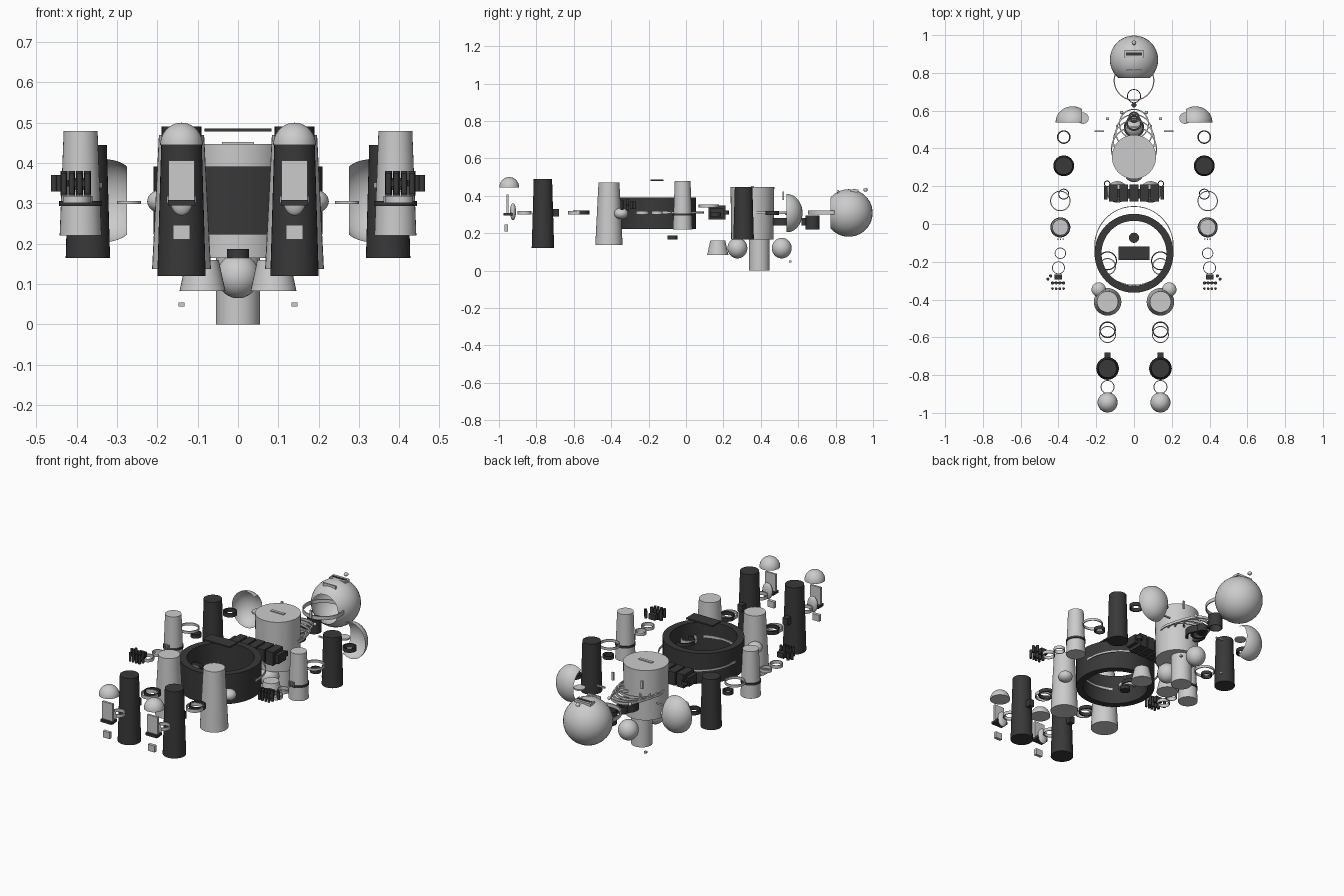
import bpy, bmesh, math
from mathutils import Vector, Matrix

if "Cube" in bpy.data.objects:
    bpy.data.objects.remove(bpy.data.objects["Cube"])

dark = bpy.data.materials.new("dark_panel")
dark.diffuse_color = (0.04, 0.04, 0.04, 1)
dark.use_nodes = True
dark.node_tree.nodes["Principled BSDF"].inputs["Base Color"].default_value = dark.diffuse_color


def finish(name, bm, mat=None, smooth=True):
    bmesh.ops.recalc_face_normals(bm, faces=bm.faces)
    me = bpy.data.meshes.new(name)
    bm.to_mesh(me)
    bm.free()
    ob = bpy.data.objects.new(name, me)
    bpy.context.collection.objects.link(ob)
    if mat:
        me.materials.append(mat)
    if smooth:
        bpy.ops.object.select_all(action='DESELECT')
        bpy.context.view_layer.objects.active = ob
        ob.select_set(True)
        bpy.ops.object.shade_smooth_by_angle(angle=math.radians(35))
    return ob


def cone(name, x, y, z0, z1, r0, r1=None, mat=None, n=32):
    """Upright capped cylinder or cone."""
    bm = bmesh.new()
    bmesh.ops.create_cone(bm, cap_ends=True, segments=n, radius1=r0,
                          radius2=r0 if r1 is None else r1, depth=z1 - z0,
                          matrix=Matrix.Translation((x, y, (z0 + z1) / 2)))
    return finish(name, bm, mat)


def box(name, c, s, mat=None):
    bm = bmesh.new()
    bmesh.ops.create_cube(bm, size=1, matrix=Matrix.Translation(c) @ Matrix.Diagonal((*s, 1)))
    return finish(name, bm, mat, False)


def band(name, x, y, z, r, h=0.02, t=0.006, mat=None, n=40):
    """Open ring with a rectangular section."""
    bm = bmesh.new()
    loops = []
    for rr, zz in ((r, z - h / 2), (r, z + h / 2), (r - t, z + h / 2), (r - t, z - h / 2)):
        loops.append([bm.verts.new((x + rr * math.cos(math.tau * i / n),
                                    y + rr * math.sin(math.tau * i / n), zz)) for i in range(n)])
    for k in range(4):
        a, b = loops[k], loops[(k + 1) % 4]
        for i in range(n):
            j = (i + 1) % n
            bm.faces.new((a[i], a[j], b[j], b[i]))
    return finish(name, bm, mat)


def ball(name, c, s, cuts=(), fill=False, mat=None):
    """Ellipsoid, optionally cut by planes given as (point, direction removed)."""
    bm = bmesh.new()
    bmesh.ops.create_uvsphere(bm, u_segments=32, v_segments=20, radius=1,
                              matrix=Matrix.Translation(c) @ Matrix.Diagonal((*s, 1)))
    for p, d in cuts:
        g = bm.verts[:] + bm.edges[:] + bm.faces[:]
        bmesh.ops.bisect_plane(bm, geom=g, plane_co=Vector(p), plane_no=Vector(d), clear_outer=True)
        if fill:
            bmesh.ops.holes_fill(bm, edges=[e for e in bm.edges if e.is_boundary])
    return finish(name, bm, mat)


# head shell with visor ring and small fittings
ball("head_shell", (0, 0.87, 0.308), (0.128, 0.128, 0.127), [((0, 0.772, 0), (0, -1, 0))])
band("visor_ring", 0, 0.76, 0.31, 0.108)
box("head_top_panel", (0, 0.9, 0.427), (0.1, 0.042, 0.014))
box("head_top_slot", (0, 0.9, 0.433), (0.085, 0.015, 0.006), dark)
box("brow_strip", (0, 0.815, 0.422), (0.08, 0.008, 0.02))
ball("head_antenna_tip", (0, 0.96, 0.432), (0.012, 0.012, 0.01))

# neck
band("neck_tube", 0, 0.677, 0.257, 0.037, 0.075, 0.004, dark)
cone("neck_pin", 0, 0.63, 0.24, 0.28, 0.013, mat=dark)
for i, (y, r) in enumerate(((0.51, 0.054), (0.535, 0.042), (0.565, 0.03))):
    band("neck_segment_%d" % i, 0, y, 0.26, r, 0.04, 0.01, dark)

# torso drum, collar rings and panels
cone("torso_drum", 0, 0.355, 0.165, 0.447, 0.113, 0.117, n=40)
box("torso_top_strip", (0, 0.355, 0.447), (0.08, 0.016, 0.01))
for i, (y, r, z) in enumerate(((0.395, 0.122, 0.31), (0.44, 0.112, 0.31),
                               (0.485, 0.098, 0.31), (0.53, 0.08, 0.31))):
    band("collar_ring_%d" % i, 0, y, z, r, 0.014)
cone("lower_column", 0, 0.392, 0, 0.165, 0.055)
ball("front_tank", (0, 0.275, 0.12), (0.053, 0.053, 0.055))
ball("rear_tank", (0, 0.512, 0.12), (0.053, 0.053, 0.055))

# pelvis ring with belt and pouches
band("pelvis_ring", 0, -0.155, 0.307, 0.209, 0.168, 0.037, dark, 48)
band("belt_ring", 0, -0.115, 0.31, 0.21, 0.012, 0.004, n=48)
box("control_panel", (0, -0.155, 0.482), (0.166, 0.072, 0.008), dark)
cone("pelvis_plug", 0, -0.073, 0.166, 0.187, 0.027, mat=dark)
box("belt_bar", (0, 0.16, 0.31), (0.25, 0.05, 0.05), dark)
for i in range(5):
    box("belt_pouch_%d" % i, (-0.11 + 0.055 * i, 0.165, 0.31), (0.046, 0.09, 0.075), dark)

for s, side in ((-1, "left"), (1, "right")):
    def n(t):
        return side + "_" + t

    # torso side fittings
    cone(n("thruster_cone"), s * 0.088, 0.17, 0.083, 0.16, 0.057, 0.04)
    band(n("belt_loop"), s * 0.142, 0.213, 0.31, 0.017, 0.02, 0.005, dark)
    box(n("belt_end"), (s * 0.15, 0.165, 0.31), (0.02, 0.07, 0.05), dark)
    box(n("small_stud"), (s * 0.14, 0.558, 0.049), (0.014, 0.014, 0.01))
    ball(n("collar_stud"), (s * 0.065, 0.59, 0.31), (0.009, 0.009, 0.009))
    box(n("chest_bar"), (s * 0.185, 0.49, 0.305), (0.05, 0.008, 0.008))
    box(n("collar_tab"), (s * 0.09, 0.52, 0.4), (0.012, 0.008, 0.045))

    # shoulder shell
    ball(n("shoulder_shell"), (s * 0.325, 0.54, 0.307), (0.09, 0.083, 0.102),
         [((0, 0.538, 0), (0, -1, 0)), ((s * 0.275, 0, 0), (-s, 0, 0))])
    cone(n("shoulder_disc"), s * 0.27, 0.56, 0.298, 0.306, 0.03)

    # arm
    band(n("shoulder_ring"), s * 0.372, 0.46, 0.308, 0.036, 0.022, 0.007, dark)
    cone(n("upper_arm"), s * 0.372, 0.308, 0.165, 0.445, 0.055, 0.047, dark)
    band(n("elbow_ring"), s * 0.39, 0.122, 0.345, 0.054, 0.014, 0.005)
    band(n("elbow_pin_ring"), s * 0.372, 0.158, 0.3, 0.029, 0.02, 0.005, dark)
    cone(n("forearm"), s * 0.39, -0.018, 0.22, 0.48, 0.052, 0.042)
    band(n("forearm_cuff"), s * 0.39, -0.018, 0.3, 0.053, 0.012, 0.008, dark)

    # wrist and hand
    for i in range(3):
        cone(n("wrist_peg_%d" % i), s * (0.375 + 0.014 * i), -0.08, 0.3, 0.33, 0.004, n=12)
    band(n("wrist_ring"), s * 0.39, -0.155, 0.31, 0.03, 0.018, 0.004)
    band(n("palm_ring"), s * 0.4, -0.232, 0.31, 0.034, 0.018, 0.004)
    box(n("palm"), (s * 0.4, -0.28, 0.348), (0.04, 0.026, 0.03), dark)
    for i in range(4):
        x = s * (0.373 + 0.0195 * i)
        cone(n("finger_base_%d" % i), x, -0.312, 0.32, 0.38, 0.0085, mat=dark, n=12)
        cone(n("finger_tip_%d" % i), x, -0.342, 0.325, 0.375, 0.007, mat=dark, n=12)
    for i, (x, y) in enumerate(((0.442, -0.275), (0.456, -0.292))):
        cone(n("thumb_%d" % i), s * x, y, 0.33, 0.37, 0.008, mat=dark, n=12)
    box(n("knuckle_bar"), (s * 0.402, -0.312, 0.35), (0.075, 0.008, 0.016), dark)

    # hip and thigh
    band(n("hip_ring"), s * 0.14, -0.195, 0.31, 0.05, 0.02, 0.006, dark)
    band(n("hip_inner_ring"), s * 0.14, -0.225, 0.31, 0.045, 0.02, 0.006)
    ball(n("hip_cap"), (s * 0.187, -0.347, 0.305), (0.038, 0.038, 0.03))
    cone(n("thigh"), s * 0.14, -0.412, 0.137, 0.47, 0.073, 0.056)

    # knee and shin
    band(n("knee_ring"), s * 0.14, -0.56, 0.31, 0.044, 0.02, 0.007, dark)
    band(n("knee_guard_ring"), s * 0.14, -0.585, 0.31, 0.045, 0.018, 0.005)
    box(n("knee_tab"), (s * 0.14, -0.695, 0.31), (0.03, 0.03, 0.04), dark)
    cone(n("shin"), s * 0.14, -0.765, 0.12, 0.49, 0.06, 0.049, dark)

    # ankle and foot
    band(n("ankle_ring"), s * 0.14, -0.863, 0.31, 0.037, 0.018, 0.005)
    ball(n("toe_cap"), (s * 0.14, -0.945, 0.445), (0.053, 0.053, 0.055),
         [((0, 0, 0.445), (0, 0, -1))], True)
    ball(n("ankle_pad"), (s * 0.14, -0.925, 0.315), (0.03, 0.016, 0.045))
    box(n("instep_plate"), (s * 0.14, -0.955, 0.357), (0.064, 0.012, 0.098))
    box(n("foot_strap"), (s * 0.14, -0.95, 0.302), (0.068, 0.05, 0.014), dark)
    box(n("heel_block"), (s * 0.14, -0.962, 0.228), (0.042, 0.018, 0.036))
